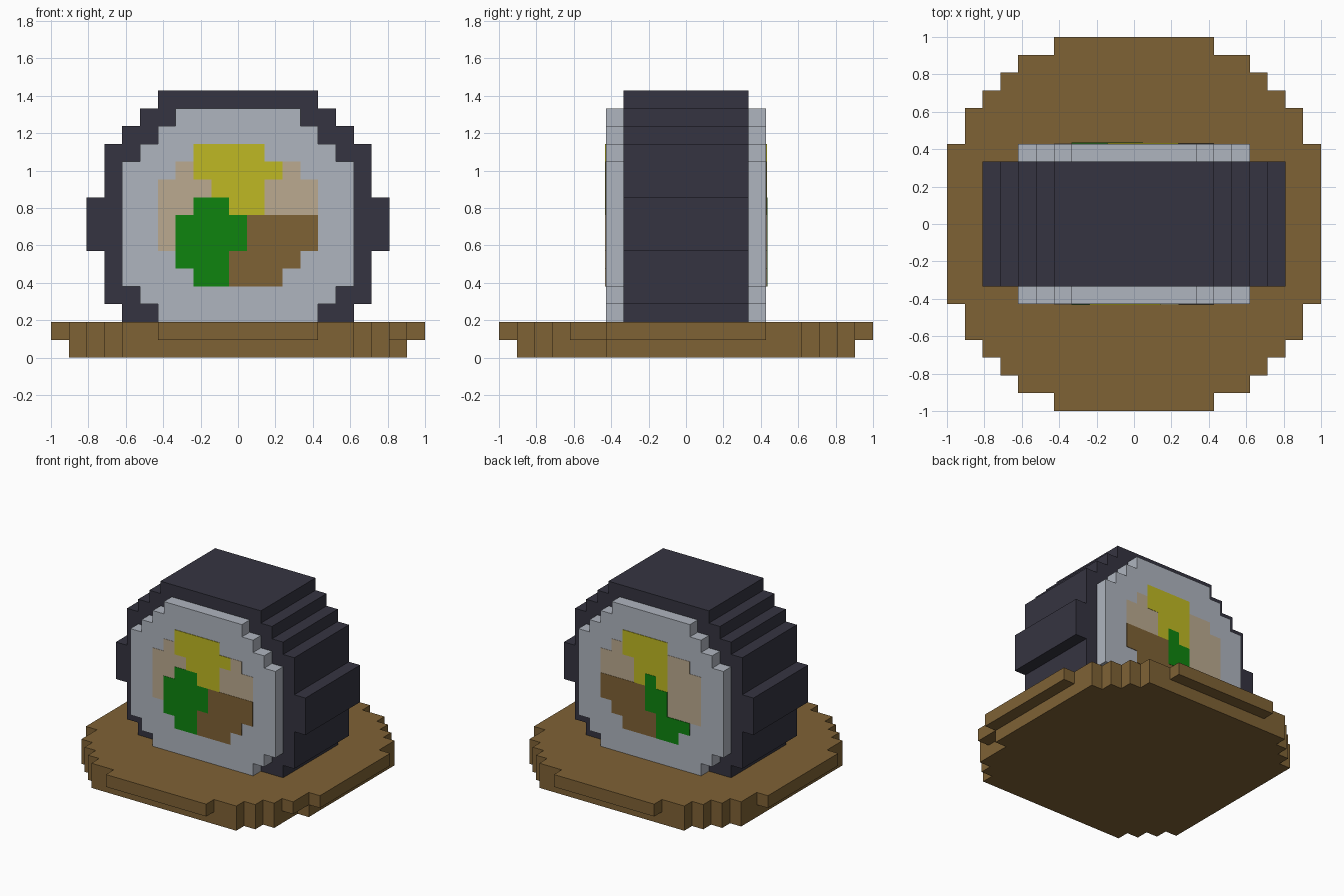
import bpy, bmesh
from mathutils import Matrix

if "Cube" in bpy.data.objects:
    bpy.data.objects.remove(bpy.data.objects["Cube"], do_unlink=True)

U = 2 / 21  # size of one block


def material(name, rgb):
    lin = [(c / 255 / 12.92) if c < 11 else ((c / 255 + 0.055) / 1.055) ** 2.4 for c in rgb]
    m = bpy.data.materials.new(name)
    m.use_nodes = True
    m.diffuse_color = (*lin, 1)
    bsdf = next(n for n in m.node_tree.nodes if n.type == 'BSDF_PRINCIPLED')
    bsdf.inputs["Base Color"].default_value = (*lin, 1)
    bsdf.inputs["Roughness"].default_value = 0.9
    return m


brown = material("wood brown", (127, 98, 53))
dark = material("seaweed dark", (53, 52, 65))
white = material("rice grey", (175, 181, 191))
tan = material("pale tan", (187, 170, 144))
yellow = material("egg yellow", (191, 185, 35))
green = material("cucumber green", (14, 132, 15))


def stepped(name, rows, d0, d1, mat, matrix):
    """Extrude a stepped outline. rows: (bottom, top, left, right), upwards, in blocks."""
    right, left = [], []
    for i, (b, t, l, r) in enumerate(rows):
        for side, k, sides in ((l, 2, left), (r, 3, right)):
            if i == 0 or rows[i - 1][k] != side:
                sides.append((side, b))
            if i == len(rows) - 1 or rows[i + 1][k] != side:
                sides.append((side, t))
    bm = bmesh.new()
    face = bm.faces.new([bm.verts.new((u * U, v * U, d0)) for u, v in right + left[::-1]])
    ext = bmesh.ops.extrude_face_region(bm, geom=[face], use_keep_orig=True)
    for v in ext["geom"]:
        if isinstance(v, bmesh.types.BMVert):
            v.co.z = d1
    bmesh.ops.recalc_face_normals(bm, faces=bm.faces[:])
    bm.transform(matrix)
    me = bpy.data.meshes.new(name)
    bm.to_mesh(me)
    bm.free()
    me.materials.append(mat)
    ob = bpy.data.objects.new(name, me)
    bpy.context.scene.collection.objects.link(ob)
    return ob


def sym(rows):
    return [(b, t, -w, w) for b, t, w in rows]


FLAT = Matrix.Identity(4)
FRONT = Matrix(((1, 0, 0, 0), (0, 0, -1, 0), (0, 1, 0, 0), (0, 0, 0, 1)))
BACK = Matrix.Rotation(3.14159265, 4, 'Z') @ FRONT

# Round wooden board: wide upper layer, narrower lower layer
cap = [(6.5, 7.5, 8.5), (7.5, 8.5, 7.5), (8.5, 9.5, 6.5)]
low_cap = [(-t, -b, w) for b, t, w in reversed(cap)]
stepped("board_top", sym([(-10.5, -9.5, 4.5)] + low_cap
        + [(-6.5, -4.5, 9.5), (-4.5, 4.5, 10.5), (4.5, 6.5, 9.5)]
        + cap + [(9.5, 10.5, 4.5)]), U, 2 * U, brown, FLAT)
stepped("board_base", sym(low_cap) + [(-6.5, -4.5, -9.5, 8.5), (-4.5, 6.5, -9.5, 9.5)]
        + sym(cap), 0, U, brown, FLAT)

# Seaweed wrap
stepped("seaweed_wrap", sym([(2, 3, 6.5), (3, 6, 7.5), (6, 9, 8.5), (9, 12, 7.5),
        (12, 13, 6.5), (13, 14, 5.5), (14, 15, 4.5)]), -3.5 * U, 3.5 * U, dark, FRONT)

# Rice discs standing out at both ends
rice = sym([(2, 3, 4.5), (3, 4, 5.5), (4, 11, 6.5), (11, 12, 5.5), (12, 13, 4.5), (13, 14, 3.5)])

# Filling pieces as thin plates: name, material, layer, rows
disc = ("fish", tan, 1, sym([(4, 5, 2.5), (5, 6, 3.5), (6, 10, 4.5), (10, 11, 3.5)]))
fillings = {
    "front": (FRONT, [
        disc,
        ("egg", yellow, 2, [(8, 9, -0.5, 1.5), (9, 10, -1.5, 1.5), (10, 11, -2.5, 2.5),
                            (11, 12, -2.5, 1.5)]),
        ("mushroom", brown, 2, [(4, 5, -0.5, 2.5), (5, 6, -0.5, 3.5), (6, 8, 0.5, 4.5)]),
        ("cucumber", green, 2, [(4, 5, -2.5, -0.5), (5, 6, -3.5, -0.5), (6, 8, -3.5, 0.5),
                                (8, 9, -2.5, -0.5)]),
    ]),
    "back": (BACK, [
        disc,
        ("egg", yellow, 2, [(8, 10, -1.5, 1.5), (10, 12, -2.5, 1.5)]),
        ("mushroom", brown, 2, [(4, 5, -2.5, 0.5), (5, 6, -3.5, 0.5), (6, 8, -4.5, -0.5)]),
        ("cucumber", green, 3, [(4, 5, 0.5, 2.5), (5, 6, 0.5, 3.5), (6, 8, -0.5, 1.5),
                                (8, 9, -0.5, 0.5)]),
    ]),
}
for end, (matrix, pieces) in fillings.items():
    stepped(end + "_rice", rice, 3.5 * U, 4.5 * U, white, matrix)
    for name, mat, layer, rows in pieces:
        stepped(f"{end}_{name}", rows, 4.5 * U, 4.5 * U + 0.002 * layer, mat, matrix)
